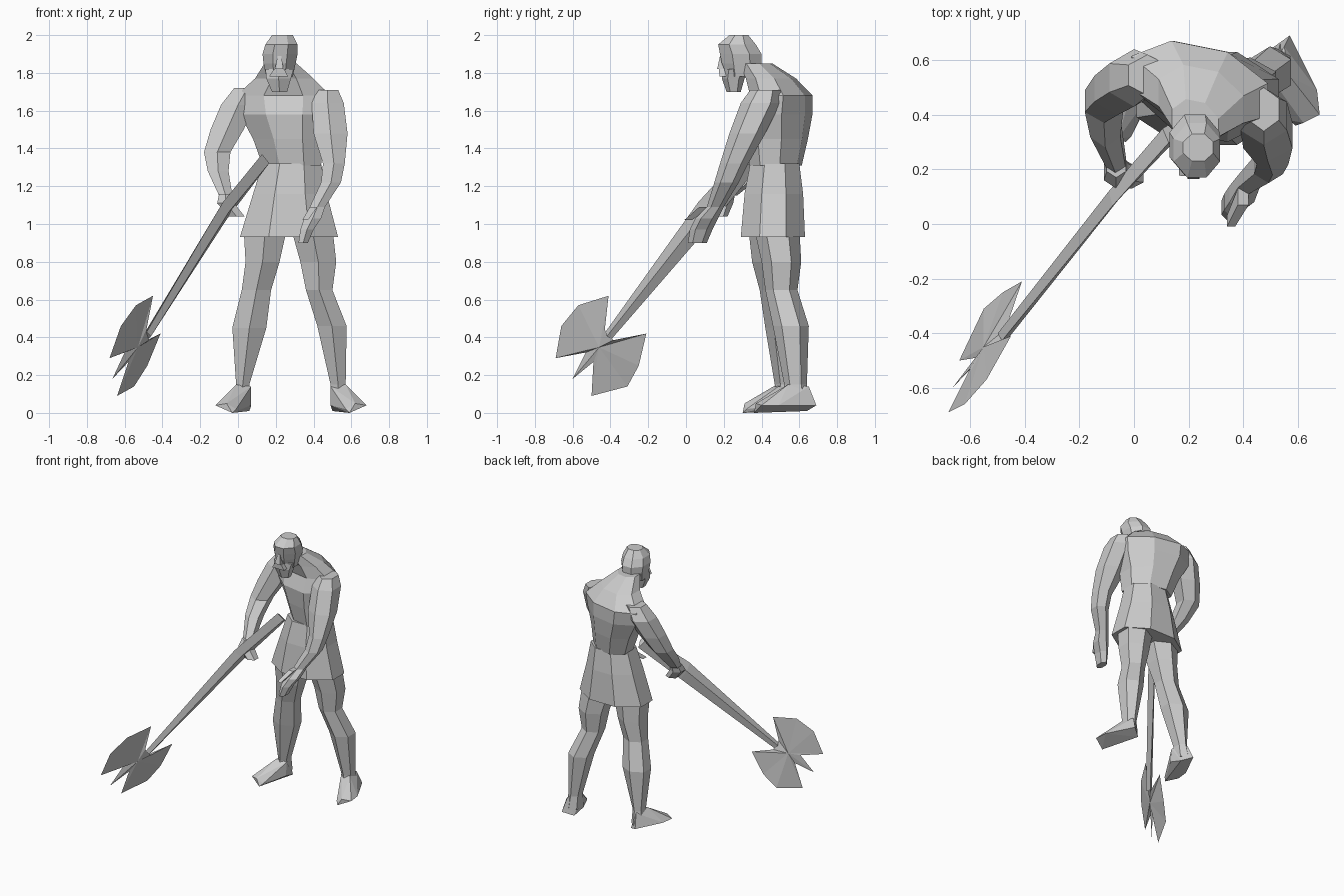
import bpy, bmesh
from math import sin, cos, pi
from mathutils import Vector


def finish(name, bm):
    bmesh.ops.recalc_face_normals(bm, faces=bm.faces[:])
    me = bpy.data.meshes.new(name)
    bm.to_mesh(me)
    bm.free()
    ob = bpy.data.objects.new(name, me)
    bpy.context.collection.objects.link(ob)
    return ob


def skin(name, rings):
    """Bridge equal-length rings of points and cap both ends."""
    bm = bmesh.new()
    vs = [[bm.verts.new(p) for p in r] for r in rings]
    n = len(vs[0])
    for a, b in zip(vs, vs[1:]):
        for i in range(n):
            j = (i + 1) % n
            bm.faces.new((a[i], a[j], b[j], b[i]))
    bm.faces.new(vs[0])
    bm.faces.new(vs[-1])
    return finish(name, bm)


def body(name, sections, n=6, skew=0.0, lean=0.0):
    """Loft of sections (x0, x1, y0, y1, z); skew turns them, lean tips them."""
    ang = [2 * pi * (i + 0.5) / n for i in range(n)]
    mx, my = max(cos(a) for a in ang), max(sin(a) for a in ang)
    rings = []
    for x0, x1, y0, y1, z in sections:
        ring = []
        for a in ang:
            dx, dy = cos(a) / mx * (x1 - x0) / 2, sin(a) / my * (y1 - y0) / 2
            ring.append(((x0 + x1) / 2 + dx, (y0 + y1) / 2 + dy + skew * dx, z + lean * dy))
        rings.append(ring)
    return skin(name, rings)


def hull(name, pts):
    bm = bmesh.new()
    for p in pts:
        bm.verts.new(p)
    bmesh.ops.convex_hull(bm, input=bm.verts[:])
    return finish(name, bm)


# Torso with flared tunic, turned at the shoulders
body("tunic_skirt", [(0.01, 0.53, 0.29, 0.63, 0.93), (0.08, 0.47, 0.31, 0.62, 1.16),
                     (0.13, 0.44, 0.34, 0.60, 1.32)], 8)
body("torso", [(0.13, 0.44, 0.35, 0.60, 1.31), (0.08, 0.45, 0.33, 0.63, 1.45),
               (0.01, 0.48, 0.32, 0.65, 1.58), (-0.01, 0.49, 0.36, 0.65, 1.68),
               (0.09, 0.40, 0.33, 0.57, 1.77), (0.14, 0.31, 0.29, 0.45, 1.85)], 8, skew=-0.2)

# Head, beard and nose
body("head", [(0.15, 0.29, 0.22, 0.36, 1.78), (0.135, 0.305, 0.19, 0.40, 1.85),
              (0.13, 0.315, 0.18, 0.40, 1.90), (0.145, 0.315, 0.17, 0.37, 1.95),
              (0.18, 0.29, 0.23, 0.33, 2.0)], 8)
body("beard", [(0.18, 0.26, 0.215, 0.29, 1.70), (0.15, 0.28, 0.19, 0.31, 1.77),
               (0.145, 0.295, 0.19, 0.34, 1.82)])
body("nose", [(0.195, 0.24, 0.165, 0.22, 1.82), (0.21, 0.23, 0.18, 0.21, 1.89)], 4)
body("moustache", [(0.165, 0.265, 0.177, 0.24, 1.78), (0.19, 0.245, 0.175, 0.22, 1.82)], 4)

# Arms
body("right_arm", [(-0.02, 0.12, 0.47, 0.62, 1.72), (-0.09, 0.09, 0.43, 0.64, 1.63),
                   (-0.145, 0.03, 0.40, 0.59, 1.50), (-0.18, -0.04, 0.37, 0.53, 1.38),
                   (-0.16, -0.05, 0.28, 0.43, 1.28), (-0.10, -0.03, 0.18, 0.27, 1.15)])
body("left_arm", [(0.42, 0.53, 0.34, 0.50, 1.71), (0.39, 0.56, 0.29, 0.50, 1.64),
                  (0.40, 0.58, 0.23, 0.42, 1.48), (0.45, 0.565, 0.18, 0.33, 1.32),
                  (0.44, 0.545, 0.15, 0.28, 1.22), (0.38, 0.46, 0.11, 0.20, 1.09)])

# Hands and thumbs
body("right_hand", [(-0.10, -0.03, 0.17, 0.26, 1.16), (-0.11, -0.02, 0.13, 0.25, 1.11),
                    (-0.05, 0.035, 0.13, 0.22, 1.04)])
body("left_hand", [(0.38, 0.46, 0.11, 0.20, 1.09), (0.35, 0.44, 0.05, 0.17, 1.03),
                   (0.33, 0.40, 0.02, 0.14, 0.97), (0.32, 0.37, 0.01, 0.11, 0.90)])
body("left_thumb", [(0.38, 0.42, 0.07, 0.13, 1.09), (0.34, 0.37, -0.01, 0.03, 1.02)], 4)

# Legs
body("left_leg", [(0.28, 0.50, 0.36, 0.60, 0.98), (0.33, 0.52, 0.40, 0.61, 0.80),
                  (0.36, 0.50, 0.42, 0.59, 0.65), (0.42, 0.575, 0.46, 0.65, 0.46),
                  (0.49, 0.57, 0.52, 0.64, 0.15), (0.49, 0.58, 0.52, 0.66, 0.05)])
body("right_leg", [(0.03, 0.26, 0.33, 0.57, 0.98), (0.04, 0.22, 0.35, 0.57, 0.80),
                   (0.02, 0.175, 0.39, 0.55, 0.65), (-0.03, 0.15, 0.42, 0.60, 0.45),
                   (-0.01, 0.06, 0.47, 0.59, 0.15), (-0.02, 0.06, 0.47, 0.61, 0.05)])

# Feet, mirrored and turned outwards
foot = [(0.50, 0.64, 0.01), (0.57, 0.69, 0.04), (0.59, 0.36, 0.0), (0.68, 0.40, 0.04),
        (0.62, 0.37, 0.05), (0.67, 0.49, 0.04), (0.49, 0.54, 0.04), (0.57, 0.38, 0.02),
        (0.49, 0.55, 0.14), (0.57, 0.54, 0.15), (0.55, 0.65, 0.14)]
hull("left_foot", foot)
hull("right_foot", [(0.56 - x, y - 0.06, z) for x, y, z in foot])

# Axe handle: flat diamond section, tapering to the blade
wide, thin = Vector((-0.14, -0.68, 0.72)), Vector((-0.87, 0.42, 0.23))
stations = [((0.135, 0.335, 1.33), 0.055, 0.035), ((-0.07, 0.11, 1.07), 0.065, 0.025),
            ((-0.48, -0.41, 0.41), 0.025, 0.022)]
skin("axe_handle", [[Vector(c) + wide * w, Vector(c) + thin * t,
                     Vector(c) - wide * w, Vector(c) - thin * t] for c, w, t in stations])

# Axe head: double blade with a middle spike, thickest at its centre
outline = [(-0.45, -0.41, 0.62), (-0.54, -0.57, 0.57), (-0.62, -0.66, 0.46),
           (-0.68, -0.69, 0.29), (-0.60, -0.53, 0.32), (-0.665, -0.60, 0.18),
           (-0.58, -0.49, 0.27), (-0.64, -0.50, 0.09), (-0.55, -0.31, 0.14),
           (-0.48, -0.25, 0.25), (-0.41, -0.21, 0.42), (-0.47, -0.385, 0.385),
           (-0.485, -0.43, 0.44)]
bm = bmesh.new()
rim = [bm.verts.new(p) for p in outline]
for s in (0.012, -0.012):
    mid = bm.verts.new(Vector((-0.54, -0.455, 0.35)) + thin * s)
    for a, b in zip(rim, rim[1:] + rim[:1]):
        bm.faces.new((a, b, mid))
finish("axe_head", bm)
